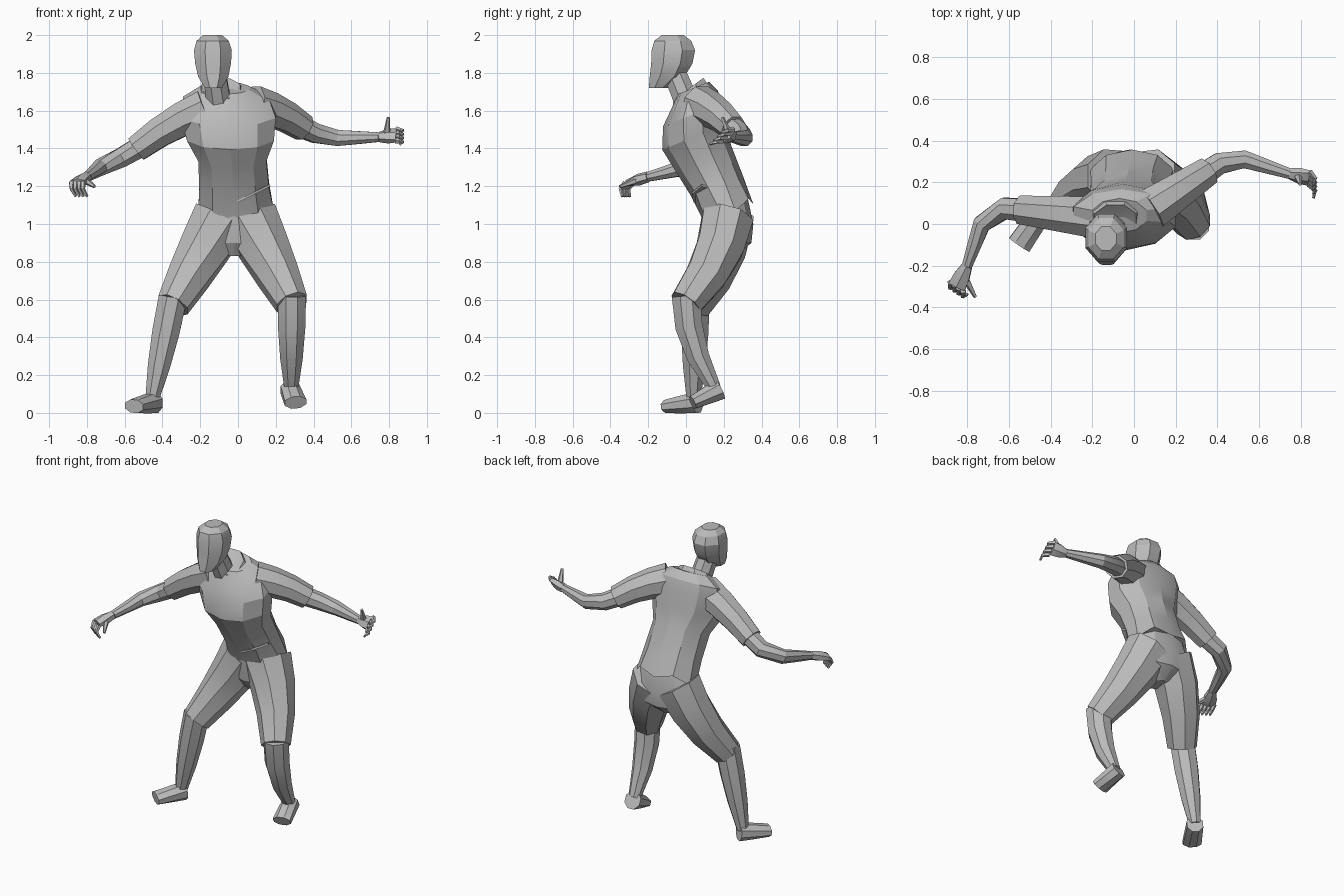
import bpy, bmesh, math
from mathutils import Vector

cube = bpy.data.objects.get("Cube")
if cube:
    bpy.data.objects.remove(cube, do_unlink=True)

grey = bpy.data.materials.new("plain grey")
grey.use_nodes = True
grey.diffuse_color = (.5, .5, .5, 1)
grey.node_tree.nodes["Principled BSDF"].inputs["Base Color"].default_value = grey.diffuse_color

LEFT, BACK, UP = Vector((1, 0, 0)), Vector((0, 1, 0)), Vector((0, 0, 1))


def mix(pair, t):
    return pair[0] + (pair[1] - pair[0]) * t


def skin(name, rings, ref=LEFT, sides=8, ragged=0):
    """Skin a row of rings, each given as centre, axis, half width and half depth."""
    bm = bmesh.new()
    grow = 1 / math.cos(math.pi / sides)
    loops = []
    for centre, axis, width, depth in rings:
        axis = axis.normalized()
        across = (ref - axis * ref.dot(axis)).normalized()
        through = axis.cross(across)
        loop = []
        for k in range(sides):
            angle = 2 * math.pi * (k + .5) / sides
            offset = across * width * math.cos(angle) + through * depth * math.sin(angle)
            loop.append(bm.verts.new(centre + offset * grow))
        loops.append(loop)
    for vert in loops[0][::2]:
        vert.co.z -= ragged
    for low, high in zip(loops, loops[1:]):
        for k in range(sides):
            bm.faces.new((low[k - 1], low[k], high[k], high[k - 1]))
    bm.faces.new(loops[0])
    bm.faces.new(loops[-1])
    bmesh.ops.recalc_face_normals(bm, faces=bm.faces)
    mesh = bpy.data.meshes.new(name)
    bm.to_mesh(mesh)
    bm.free()
    mesh.materials.append(grey)
    part = bpy.data.objects.new(name, mesh)
    bpy.context.collection.objects.link(part)
    bpy.ops.object.select_all(action='DESELECT')
    part.select_set(True)
    bpy.context.view_layer.objects.active = part
    bpy.ops.object.shade_smooth_by_angle(angle=math.radians(25))


def stack(name, rows, x=(0, 0), axis=UP, **options):
    """Skin level rings given as height, y, half width and half depth."""
    last = len(rows) - 1
    skin(name, [(Vector((mix(x, i / last), y, z)), axis, width, depth)
                for i, (z, y, width, depth) in enumerate(rows)], **options)


def limb(name, points, width, flat=(1, 1), bulge=0, **options):
    """Skin a tapering tube that follows points."""
    last = len(points) - 1
    rings = []
    for i, point in enumerate(points):
        t = i / last
        radius = mix(width, t) + bulge * math.sin(math.pi * t)
        axis = points[min(i + 1, last)] - points[max(i - 1, 0)]
        rings.append((point, axis, radius, radius * mix(flat, t)))
    skin(name, rings, **options)


def bow(start, end, bend):
    """Points from start to end, pushed sideways in the middle."""
    return [start.lerp(end, i / 3) + bend * math.sin(math.pi * i / 3) for i in range(4)]


def leg(side, hip, knee, ankle, heel, toe, shin_bend):
    hip, knee, ankle, heel, toe = map(Vector, (hip, knee, ankle, heel, toe))
    limb(side + "_shorts_leg", bow(hip, knee, BACK * .04), (.15, .085), flat=(.9, 1), bulge=.005)
    limb(side + "_shin", bow(knee + UP * .04, ankle, BACK * shin_bend), (.075, .036), bulge=.012)
    limb(side + "_foot", bow(heel, toe, UP * 0), (.05, .058), flat=(1.1, .6))


def arm(side, shoulder, elbow, forearm, wrist, knuckle, spread, curl, thumb):
    shoulder, elbow, forearm, wrist, knuckle, spread, curl, thumb = map(
        Vector, (shoulder, elbow, forearm, wrist, knuckle, spread, curl, thumb))
    # Sleeve over the bare arm
    cuff = shoulder.lerp(elbow, .82)
    limb(side + "_sleeve", bow(shoulder, cuff, UP * .02), (.1, .068), ref=UP)
    limb(side + "_arm", [shoulder.lerp(elbow, .5), elbow, forearm, forearm.lerp(wrist, .5), wrist],
         (.06, .025), ref=UP)
    # Palm, thumb and curled fingers
    limb(side + "_palm", [wrist, wrist.lerp(knuckle, .5), knuckle], (.025, .043),
         flat=(1, .4), bulge=.005, ref=spread, sides=6)
    root = wrist.lerp(knuckle, .4)
    limb(side + "_thumb", [root, root + thumb * .5, root + thumb], (.018, .007),
         ref=curl, sides=5)
    forward = (knuckle - wrist).normalized()
    for i in range(4):
        base = knuckle + spread * (i / 1.5 - 1)
        limb(f"{side}_finger_{i + 1}",
             [base, base + forward * .03 + curl * .4, base + forward * .02 + curl],
             (.013, .006), ref=spread, sides=5)


# Head and neck
skull = [(1.72, -.145, .045), (1.78, -.1, .08), (1.85, -.075, .095),
         (1.92, -.067, .1), (1.97, -.07, .085), (2, -.07, .05)]
stack("head", [(z, y, r, r * 1.15) for z, y, r in skull], x=(-.13, -.135))
limb("neck", [Vector((-.1, .01, 1.63)), Vector((-.125, -.06, 1.8))], (.065, .06))

# Shirt body, collar and torn front edge
stack("shirt", [(1.09, .22, .2, .14), (1.2, .165, .185, .14), (1.35, .09, .18, .155),
                (1.46, .04, .23, .17), (1.58, .035, .25, .16), (1.66, .045, .23, .125),
                (1.72, .04, .13, .085)],
      x=(-.01, -.07), axis=UP - BACK * .4, sides=10, ragged=.04)
stack("collar", [(1.67, .04, .125, .1), (1.72, .02, .1, .09), (1.7, .01, .05, .05)],
      x=(-.09, -.09), axis=UP - BACK * .75)
limb("torn_flap", [Vector((0, .06, 1.12)), Vector((.08, .05, 1.16)), Vector((.16, .1, 1.2))],
     (.02, .02), flat=(.3, .3), ref=BACK, sides=4)

# Shorts seat
stack("shorts_seat", [(1.14, .2, .17, .12), (1, .22, .21, .13),
                      (.9, .22, .17, .12), (.83, .2, .04, .06)], x=(-.02, -.02), sides=10)

# Legs
leg("left", hip=(.06, .22, 1.03), knee=(.285, 0, .58), ankle=(.282, .15, .13),
    heel=(.275, .18, .125), toe=(.305, .035, .055), shin_bend=-.04)
leg("right", hip=(-.09, .22, 1.03), knee=(-.345, .05, .57), ankle=(-.455, .04, .07),
    heel=(-.44, .06, .055), toe=(-.55, -.1, .035), shin_bend=0)

# Arms
arm("left", shoulder=(.08, .07, 1.63), elbow=(.41, .29, 1.48), forearm=(.53, .31, 1.455),
    wrist=(.75, .24, 1.46), knuckle=(.84, .22, 1.47), spread=(0, .03, .03),
    curl=(0, -.06, -.02), thumb=(.01, -.04, .1))
arm("right", shoulder=(-.17, .03, 1.61), elbow=(-.62, .075, 1.35), forearm=(-.73, 0, 1.3),
    wrist=(-.8, -.2, 1.25), knuckle=(-.85, -.3, 1.22), spread=(.03, -.02, 0),
    curl=(.03, 0, -.07), thumb=(.06, -.11, -.04))
